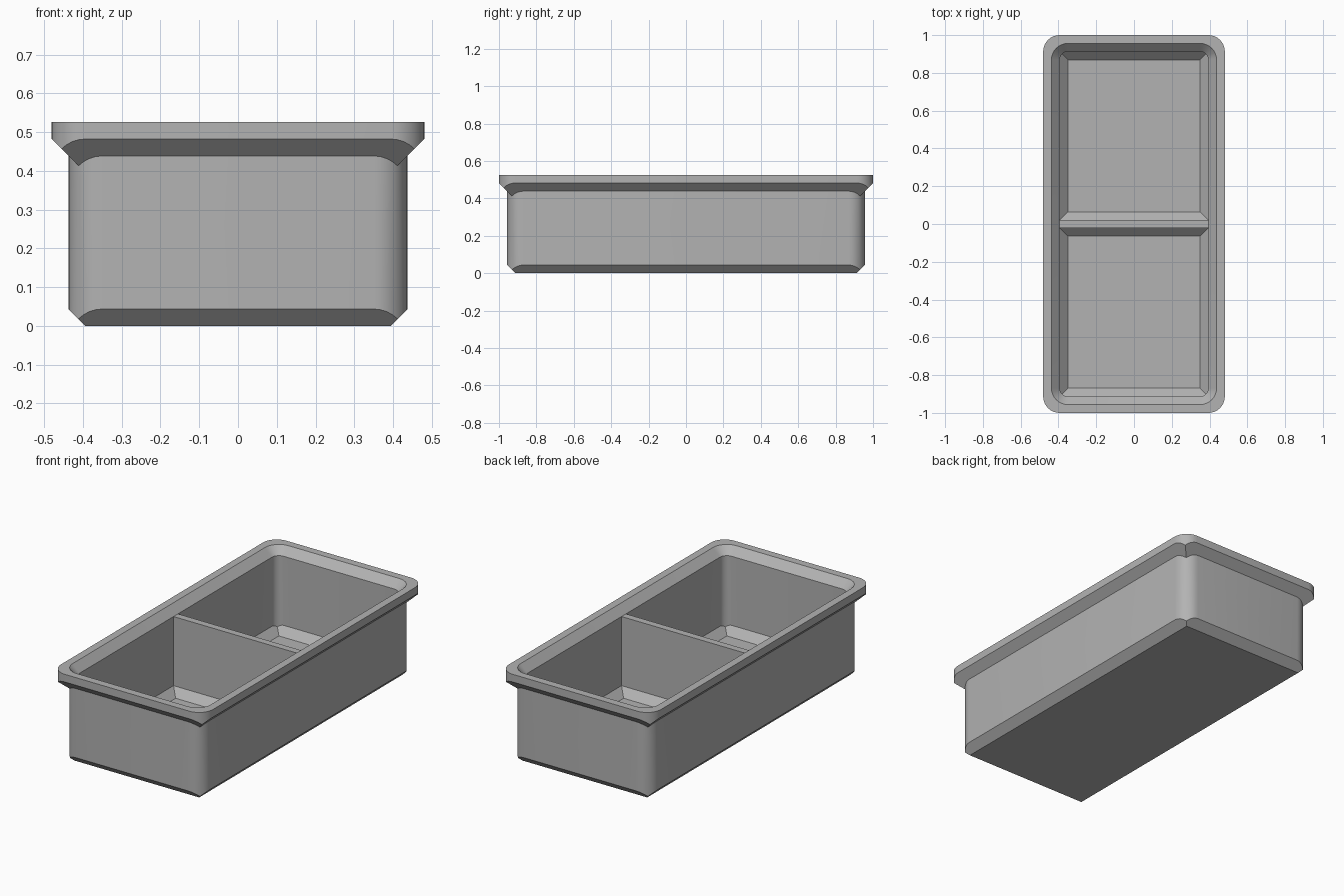
import bpy, bmesh
from math import sin, cos, pi
from mathutils import Vector

if "Cube" in bpy.data.objects:
    bpy.data.objects.remove(bpy.data.objects["Cube"], do_unlink=True)

T = 0.0437                       # wall thickness, the unit of the design
HX, HY, H = 0.481, 1.0, 0.526    # half width and half length of lip, height
LIP_Z = H - T                    # bottom of the rim funnel and top of divider

grey = bpy.data.materials.new("plastic_grey")
grey.use_nodes = True
COLOUR = (0.45, 0.45, 0.45, 1)
grey.diffuse_color = COLOUR
grey.node_tree.nodes["Principled BSDF"].inputs["Base Color"].default_value = COLOUR


def outline(inset, radius, steps=8):
    """Rounded rectangle inset from the outside of the lip."""
    pts = []
    for q, (sx, sy) in enumerate([(1, 1), (-1, 1), (-1, -1), (1, -1)]):
        for i in range(steps + 1):
            a = (q + i / steps) * pi / 2
            pts.append((sx * (HX - inset - radius) + radius * cos(a),
                        sy * (HY - inset - radius) + radius * sin(a)))
    return pts


def solid(name, levels, cuts=()):
    """Loft rounded rectangles (z, inset, radius), then slice by planes."""
    bm = bmesh.new()
    rings = [[bm.verts.new((x, y, z)) for x, y in outline(inset, r)]
             for z, inset, r in levels]
    for low, high in zip(rings, rings[1:]):
        n = len(low)
        for i in range(n):
            j = (i + 1) % n
            bm.faces.new((low[i], low[j], high[j], high[i]))
    bm.faces.new(rings[0][::-1])
    bm.faces.new(rings[-1])
    for point, normal in cuts:
        bmesh.ops.bisect_plane(bm, geom=bm.verts[:] + bm.edges[:] + bm.faces[:],
                               dist=1e-5, plane_co=point, plane_no=normal,
                               clear_outer=True)
        rim = [e for e in bm.edges if e.is_boundary]
        if rim:
            bmesh.ops.contextual_create(bm, geom=rim)
    bmesh.ops.recalc_face_normals(bm, faces=bm.faces[:])
    mesh = bpy.data.meshes.new(name)
    bm.to_mesh(mesh)
    bm.free()
    mesh.materials.append(grey)
    obj = bpy.data.objects.new(name, mesh)
    bpy.context.collection.objects.link(obj)
    return obj


def chamfer(x0, x1, y0, y1, z):
    """Four 45 degree planes that undercut a box below height z."""
    return [(Vector((x0, 0, z)), Vector((-1, 0, -1))),
            (Vector((x1, 0, z)), Vector((1, 0, -1))),
            (Vector((0, y0, z)), Vector((0, -1, -1))),
            (Vector((0, y1, z)), Vector((0, 1, -1)))]


def combine(target, other, operation):
    mod = target.modifiers.new(operation.lower(), "BOOLEAN")
    mod.operation, mod.solver, mod.object = operation, "EXACT", other
    bpy.ops.object.select_all(action="DESELECT")
    target.select_set(True)
    bpy.context.view_layer.objects.active = target
    bpy.ops.object.modifier_apply(modifier=mod.name)
    bpy.data.objects.remove(other, do_unlink=True)


# Outer body with chamfered foot
bx, by = HX - T, HY - T
tray = solid("divided_tray", [(0, T, 2 * T), (H - T / 2, T, 2 * T)],
             chamfer(-bx, bx, -by, by, T))

# Wide lip, undercut at 45 degrees
lip = solid("lip", [(0.40, 0, 2 * T), (H, 0, 2 * T)],
            chamfer(-HX, HX, -HY, HY, LIP_Z))
combine(tray, lip, "UNION")

# Two compartments with chamfered floors, leaving the divider between
ix, iy, half = HX - 2 * T, HY - 2 * T, 0.02
for side in (-1, 1):
    y0, y1 = (half, iy) if side > 0 else (-iy, -half)
    cuts = [(Vector((0, side * half, 0)), Vector((0, -side, 0)))]
    cuts += chamfer(-ix, ix, y0, y1, 2 * T)
    pocket = solid("pocket", [(T, 2 * T, T), (LIP_Z + T / 3, 2 * T, T)], cuts)
    combine(tray, pocket, "DIFFERENCE")

# Sloping mouth inside the lip
mouth = solid("mouth", [(LIP_Z, 2 * T, T), (H, T, 2 * T), (H + T, T, 2 * T)])
combine(tray, mouth, "DIFFERENCE")

bpy.ops.object.shade_smooth_by_angle(angle=pi / 6)
